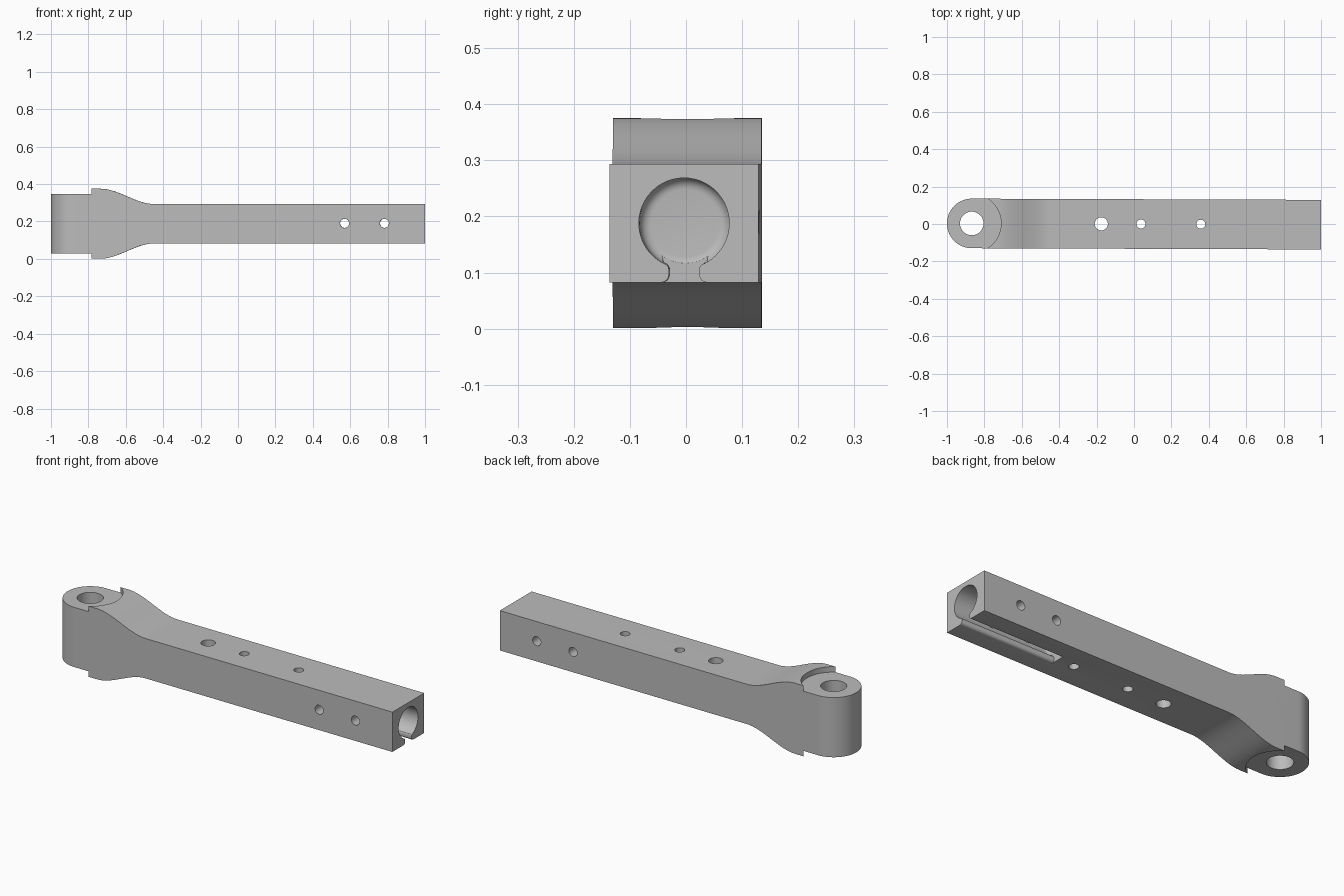
import bpy, bmesh, math
from mathutils import Vector

cube = bpy.data.objects.get("Cube")
if cube:
    bpy.data.objects.remove(cube, do_unlink=True)

MID = 0.188            # height of the arm's axis
HALF_W = 0.1325        # half width of the whole arm
BEAM_H = 0.1055        # half height of the beam
BULGE_H = 0.187        # half height of the shoulder
EYE_H = 0.158          # half height of the pivot eye
EYE_X = -0.8675
BORE_X = 0.45          # closed end of the socket

grey = bpy.data.materials.new("machined_grey")
grey.diffuse_color = (0.5, 0.5, 0.5, 1)
grey.use_nodes = True
grey.node_tree.nodes["Principled BSDF"].inputs["Base Color"].default_value = (0.5, 0.5, 0.5, 1)


def arc(cx, cy, r, start, end, n):
    """Points on an arc, angles in degrees."""
    angles = [math.radians(start + (end - start) * i / n) for i in range(n + 1)]
    return [(cx + r * math.cos(a), cy + r * math.sin(a)) for a in angles]


def circle(cx, cy, r, n=48):
    return arc(cx, cy, r, 0, 360, n)[:-1]


def prism(name, points, axis, start, end, fillet=0):
    """Extrude a 2D outline along an axis; optionally round the start rim."""
    place = {"x": lambda u, v, w: (w, u, v),
             "y": lambda u, v, w: (u, w, v),
             "z": lambda u, v, w: (u, v, w)}[axis]
    bm = bmesh.new()
    base = bm.faces.new([bm.verts.new(place(u, v, start)) for u, v in points])
    rim = list(base.edges)
    extruded = bmesh.ops.extrude_face_region(bm, geom=[base], use_keep_orig=True)
    top = [g for g in extruded["geom"] if isinstance(g, bmesh.types.BMVert)]
    bmesh.ops.translate(bm, verts=top, vec=Vector(place(0, 0, end - start)))
    if fillet:
        bmesh.ops.bevel(bm, geom=rim, offset=fillet, segments=6,
                        profile=0.5, affect="EDGES")
    bmesh.ops.recalc_face_normals(bm, faces=bm.faces)
    mesh = bpy.data.meshes.new(name)
    bm.to_mesh(mesh)
    bm.free()
    obj = bpy.data.objects.new(name, mesh)
    obj.data.materials.append(grey)
    bpy.context.collection.objects.link(obj)
    return obj


def combine(target, tool, operation="DIFFERENCE"):
    mod = target.modifiers.new(tool.name, "BOOLEAN")
    mod.operation, mod.solver, mod.object = operation, "EXACT", tool
    bpy.context.view_layer.objects.active = target
    bpy.ops.object.modifier_apply(modifier=mod.name)
    bpy.data.objects.remove(tool, do_unlink=True)


# Side outline: beam flowing into the taller shoulder with an S curve
STEPS, S0, S1 = 20, -0.735, -0.45
upper = [(1.0, BEAM_H)]
for i in range(STEPS + 1):
    t = i / STEPS
    ease = t * t * (3 - 2 * t)
    upper.append((S1 + (S0 - S1) * t, BEAM_H + (BULGE_H - BEAM_H) * ease))
upper.append((-1.1, BULGE_H))
outline = [(x, MID + h) for x, h in upper] + [(x, MID - h) for x, h in reversed(upper)]
arm = prism("pivot_arm", outline, "y", -0.2, 0.2)

# Plan outline: straight sides with a round eye end
plan = arc(EYE_X, 0, HALF_W, 90, 270, 48) + [(1.1, -HALF_W), (1.1, HALF_W)]
combine(arm, prism("plan_shape", plan, "z", -0.2, 0.6), "INTERSECT")

# Circular seats above and below the pivot eye
for side in (1, -1):
    combine(arm, prism("eye_seat", circle(EYE_X, 0, 0.157, 96), "z",
                       MID + side * EYE_H, MID + side * 0.3))

# Vertical through holes: pivot and three along the beam
for x, r in ((EYE_X, 0.063), (-0.175, 0.035), (0.037, 0.024), (0.357, 0.024)):
    combine(arm, prism("vertical_hole", circle(x, 0, r), "z", -0.1, 0.5))

# Socket in the beam end with a rounded bottom
combine(arm, prism("socket", circle(0, MID, 0.0805, 64), "x", BORE_X, 1.1, 0.02))

# Slot under the socket, with rounded lips
low, neck, lip = MID - BEAM_H, 0.027, 0.014
half = [(neck + lip, low - 0.05)]
half += arc(neck + lip, low + lip, lip, 270, 180, 6)
half += arc(neck + lip, low + lip + 0.008, lip, 180, 100, 6)
half.append((neck + lip, MID - 0.058))
slot = half + [(-y, z) for y, z in reversed(half)]
combine(arm, prism("slot", slot, "x", BORE_X + 0.003, 1.1))

# Cross pin holes through the socket walls
for x in (0.57, 0.783):
    combine(arm, prism("pin_hole", circle(x, MID + 0.002, 0.024), "y", -0.3, 0.3))

# The arm sits very slightly turned in plan
arm.rotation_euler.z = -0.0035
bpy.ops.object.select_all(action="DESELECT")
arm.select_set(True)
bpy.context.view_layer.objects.active = arm
bpy.ops.object.shade_smooth_by_angle(angle=math.radians(30))
